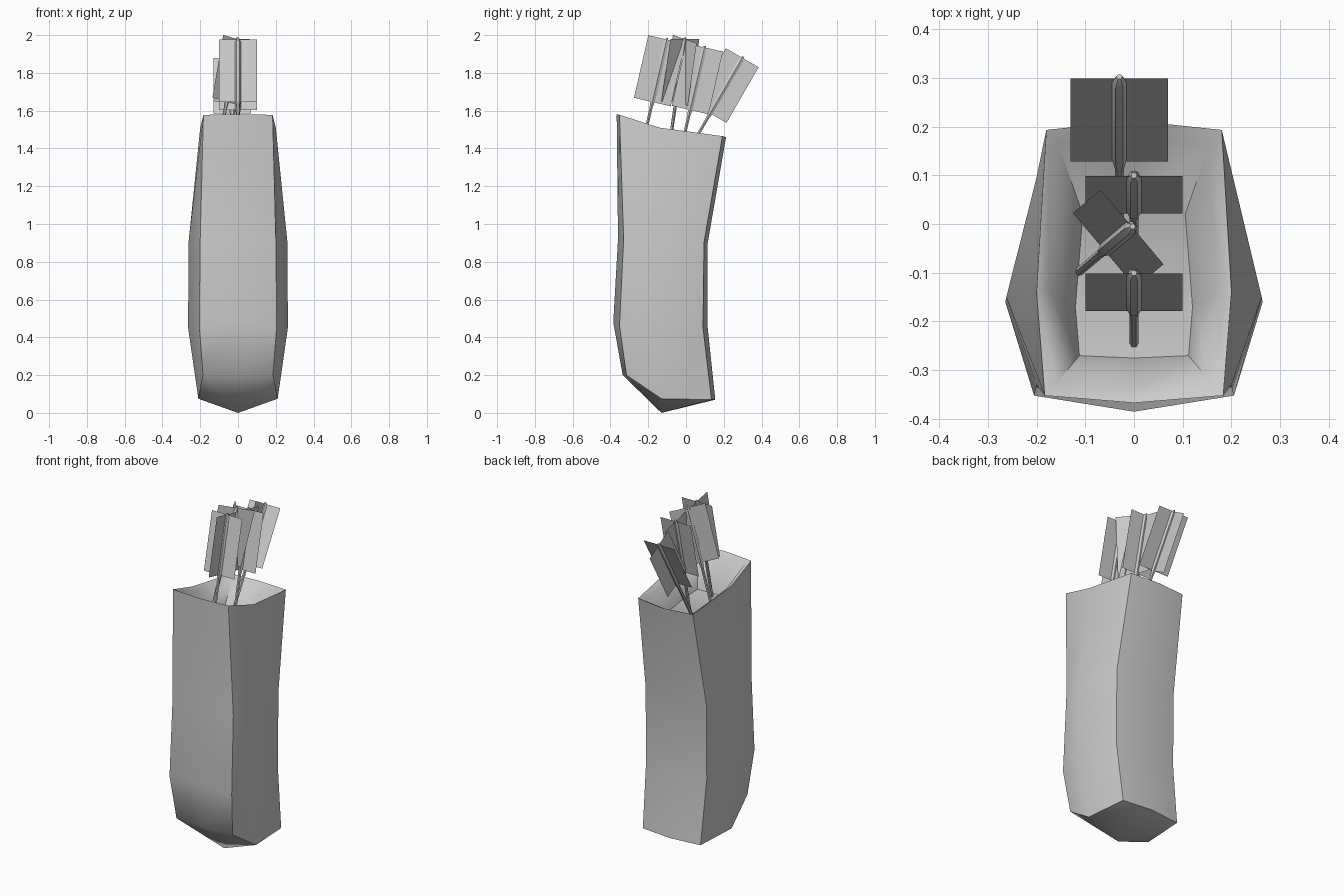
import bpy, bmesh, math
from mathutils import Vector

if "Cube" in bpy.data.objects:
    bpy.data.objects.remove(bpy.data.objects["Cube"])


def add_object(name, bm, angle):
    bmesh.ops.recalc_face_normals(bm, faces=bm.faces)
    mesh = bpy.data.meshes.new(name)
    bm.to_mesh(mesh)
    bm.free()
    obj = bpy.data.objects.new(name, mesh)
    bpy.context.collection.objects.link(obj)
    bpy.ops.object.select_all(action='DESELECT')
    obj.select_set(True)
    bpy.context.view_layer.objects.active = obj
    bpy.ops.object.shade_smooth_by_angle(angle=math.radians(angle))
    return obj


def bridge(bm, a, b):
    n = len(a)
    for i in range(n):
        bm.faces.new((a[i], a[(i + 1) % n], b[(i + 1) % n], b[i]))


# Quiver body: half sections (front, front corner, side, back corner, back), mirrored in x
sections = [
    [(0, -.335, .20), (.185, -.315, .20), (.21, -.13, .075), (.19, .135, .07), (0, .155, .07)],
    [(0, -.385, .48), (.205, -.352, .46), (.264, -.16, .45), (.20, .09, .45), (0, .115, .45)],
    [(0, -.36, .92), (.20, -.33, .92), (.262, -.15, .90), (.20, .095, .90), (0, .115, .90)],
    [(0, -.367, 1.58), (.183, -.352, 1.578), (.20, -.14, 1.51), (.18, .193, 1.465), (0, .212, 1.46)],
    [(0, -.34, 1.565), (.158, -.325, 1.56), (.172, -.14, 1.492), (.155, .163, 1.447), (0, .182, 1.442)],
    [(0, -.275, 1.36), (.112, -.27, 1.36), (.12, -.17, 1.35), (.105, .02, 1.34), (0, .025, 1.34)],
]
bm = bmesh.new()
rings = []
for half in sections:
    full = half + [(-x, y, z) for x, y, z in half[3:0:-1]]
    rings.append([bm.verts.new(p) for p in full])
for a, b in zip(rings, rings[1:]):
    bridge(bm, a, b)
bm.faces.new(rings[-1])
# Pointed underside
tip = bm.verts.new((0, -.13, 0))
for i in range(8):
    bm.faces.new((rings[0][i], rings[0][(i + 1) % 8], tip))
add_object("quiver_body", bm, 55)


# Arrows: six-sided shaft, thicker at the feathers, with two crossed vanes
def arrow(index, top, tilt, floor_z=1.345):
    top, down = Vector(top), Vector(tilt).normalized()
    w = down.cross(Vector((0, 0, 1))).normalized()
    v = down.cross(w)
    length = (floor_z - top.z) / down.z
    bm = bmesh.new()
    loops = []
    for d, r in ((-.008, .006), (.015, .015), (.33, .015), (.37, .009), (length, .009)):
        loops.append([bm.verts.new(top + down * d + r * (w * math.cos(k * math.pi / 3)
                      + v * math.sin(k * math.pi / 3))) for k in range(6)])
    for a, b in zip(loops, loops[1:]):
        bridge(bm, a, b)
    bm.faces.new(loops[0])
    bm.faces.new(loops[-1])
    add_object(f"arrow_shaft_{index}", bm, 35)

    bm = bmesh.new()
    for side in (w, v):
        bm.faces.new([bm.verts.new(top + down * d + side * s)
                      for d, s in ((0, -.1), (0, .1), (.34, .1), (.34, -.1))])
    add_object(f"arrow_vanes_{index}", bm, 30)


arrow(1, (0, -.102, 1.977), (0, -.224, -.975))
arrow(2, (-.004, -.006, 1.979), (-.057, -.048, -.332))
arrow(3, (0, .098, 1.935), (0, -.224, -.975))
arrow(4, (-.03, .298, 1.88), (0, -.5, -.866))
